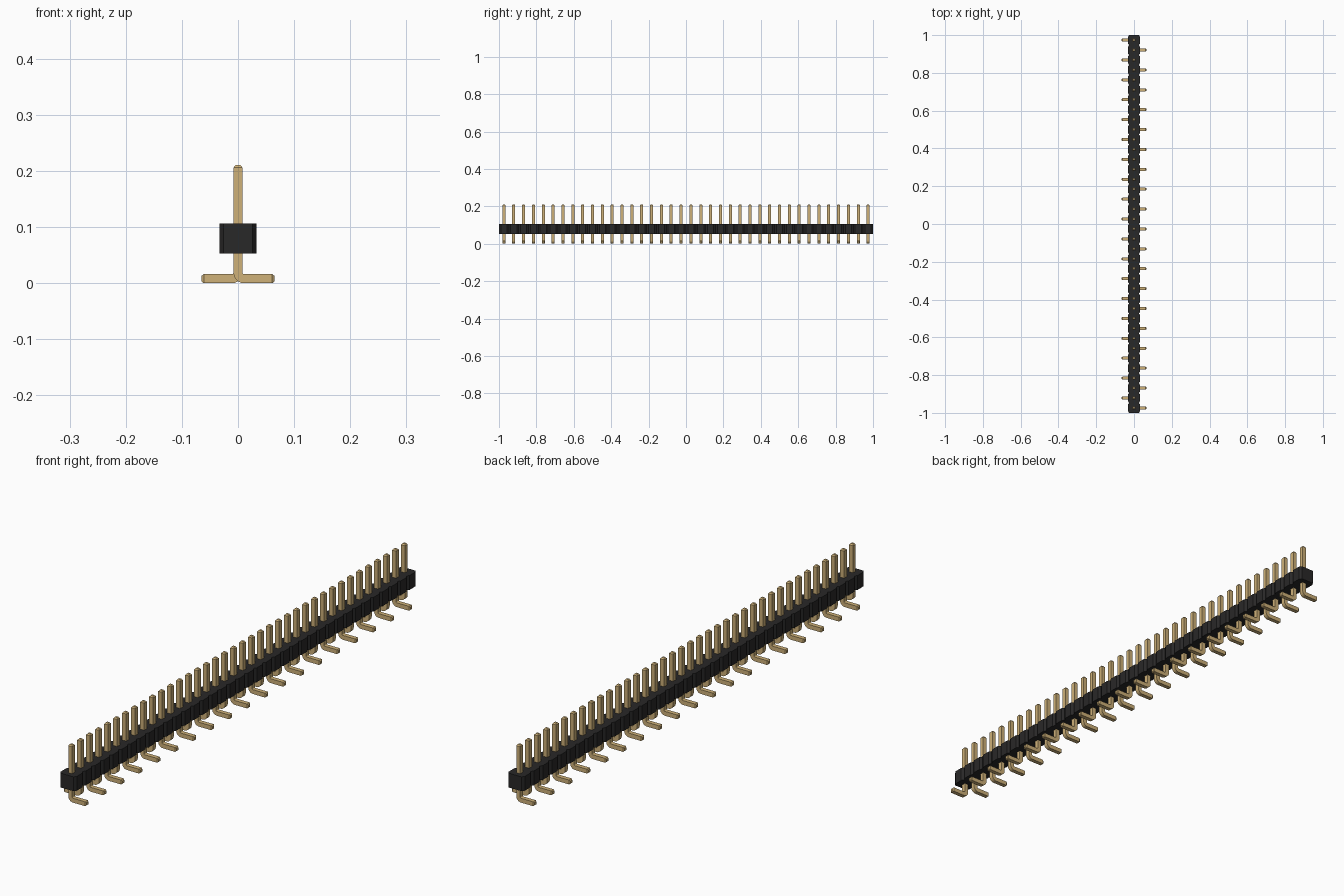
import bpy, bmesh, math

if "Cube" in bpy.data.objects:
    bpy.data.objects.remove(bpy.data.objects["Cube"], do_unlink=True)

COUNT = 38
PITCH = 2 / COUNT
HALF_W = 0.033           # housing half width
Z_LOW, Z_HIGH = 0.053, 0.106
HALF_PIN = 0.008         # half thickness of the square wire
PIN_TOP, FOOT_END, TIP = 0.211, 0.065, 0.004
BEND = 0.003             # inner bend radius


def material(name, color):
    mat = bpy.data.materials.new(name)
    mat.use_nodes = True
    mat.diffuse_color = (*color, 1)
    mat.node_tree.nodes["Principled BSDF"].inputs["Base Color"].default_value = (*color, 1)
    return mat


def finish(bm, name, mat):
    bmesh.ops.recalc_face_normals(bm, faces=bm.faces)
    mesh = bpy.data.meshes.new(name)
    bm.to_mesh(mesh)
    bm.free()
    mesh.materials.append(mat)
    return mesh


def place(name, mesh, y=0, turn=0):
    obj = bpy.data.objects.new(name, mesh)
    obj.location.y = y
    obj.rotation_euler.z = turn
    bpy.context.collection.objects.link(obj)
    return obj


black = material("black plastic", (0.022, 0.021, 0.021))
gold = material("gold metal", (0.62, 0.44, 0.19))

# Housing: one outline with a chamfered notch between neighbouring cells
cut_x, cut_y = 0.007, 0.010
side = []
for i in range(COUNT):
    y0 = -1 + i * PITCH
    side += [(HALF_W - cut_x, y0), (HALF_W, y0 + cut_y), (HALF_W, y0 + PITCH - cut_y)]
side.append((HALF_W - cut_x, 1))
outline = side + [(-x, y) for x, y in reversed(side)]
bm = bmesh.new()
# Each cell is a separate octagonal slice of the shared outline
rows = [[bm.verts.new((x, y, z)) for x, y in outline] for z in (Z_LOW, Z_HIGH)]
n = len(outline)
for i in range(n):
    j = (i + 1) % n
    bm.faces.new((rows[0][i], rows[0][j], rows[1][j], rows[1][i]))
for row in rows:
    for i in range(COUNT):
        a, b = 3 * i, 3 * i + 3
        bm.faces.new(row[a:b + 1] + row[n - 1 - b:n - a])
place("housing", finish(bm, "housing", black))

# Pin: square rings swept down the shank, round the bend and along the foot
pivot_x, pivot_z = HALF_PIN + BEND, 2 * HALF_PIN + BEND
radius = HALF_PIN + BEND
rings = [(0, PIN_TOP, 0, HALF_PIN - TIP), (0, PIN_TOP - 0.005, 0, HALF_PIN)]
for k in range(7):
    a = k / 6 * math.pi / 2
    rings.append((pivot_x - radius * math.cos(a), pivot_z - radius * math.sin(a), a, HALF_PIN))
rings += [(FOOT_END - TIP, HALF_PIN, math.pi / 2, HALF_PIN),
          (FOOT_END, HALF_PIN, math.pi / 2, HALF_PIN - 0.003)]
bm = bmesh.new()
loops = []
for x, z, a, h in rings:
    loops.append([bm.verts.new((x + u * h * math.cos(a), v * h, z + u * h * math.sin(a)))
                  for u, v in ((-1, -1), (1, -1), (1, 1), (-1, 1))])
for lo, hi in zip(loops, loops[1:]):
    for i in range(4):
        j = (i + 1) % 4
        bm.faces.new((lo[i], lo[j], hi[j], hi[i]))
bm.faces.new(loops[0])
bm.faces.new(loops[-1])
pin_mesh = finish(bm, "pin", gold)

# Row of pins with feet alternating left and right
for i in range(COUNT):
    pin = place(f"pin_{i + 1}", pin_mesh, -1 + (i + 0.5) * PITCH, math.pi * (i % 2))
pin.select_set(True)
bpy.context.view_layer.objects.active = pin
bpy.ops.object.shade_smooth_by_angle(angle=math.radians(25))
